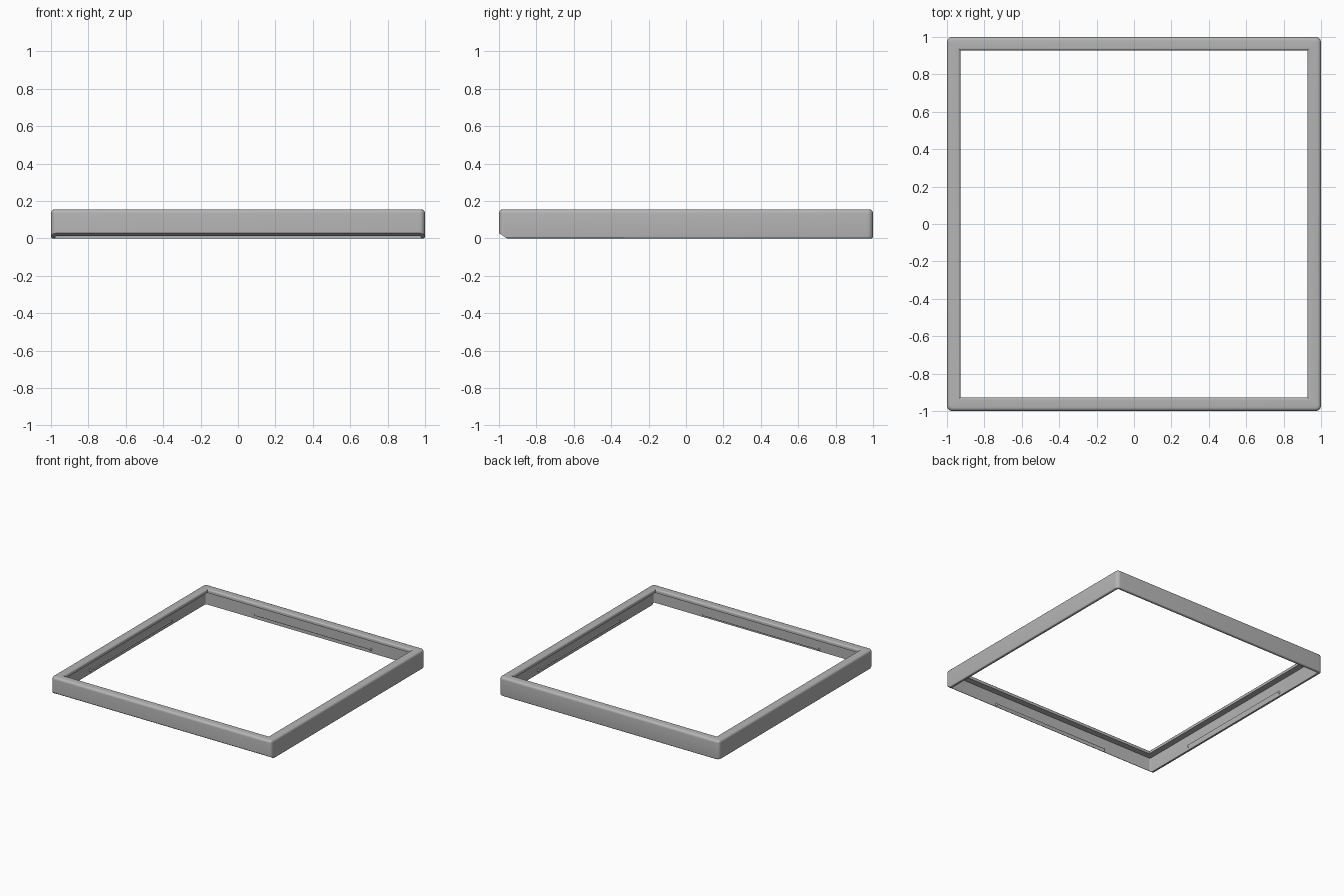
import bpy, bmesh, math
from mathutils import Vector, Matrix

if "Cube" in bpy.data.objects:
    bpy.data.objects.remove(bpy.data.objects["Cube"])

HEIGHT, WALL, LIP, LIP_DEPTH = 0.155, 0.022, 0.072, 0.03
CORNER = 0.03

grey = bpy.data.materials.new("plain grey")
grey.use_nodes = True
grey.diffuse_color = (0.46, 0.46, 0.46, 1)
grey.node_tree.nodes["Principled BSDF"].inputs["Base Color"].default_value = grey.diffuse_color


def finish(bm, name):
    bmesh.ops.recalc_face_normals(bm, faces=bm.faces)
    mesh = bpy.data.meshes.new(name)
    bm.to_mesh(mesh)
    bm.free()
    mesh.materials.append(grey)
    obj = bpy.data.objects.new(name, mesh)
    bpy.context.collection.objects.link(obj)
    bpy.ops.object.select_all(action="DESELECT")
    obj.select_set(True)
    bpy.context.view_layer.objects.active = obj
    bpy.ops.object.shade_smooth_by_angle(angle=math.radians(35))
    return obj


def fillet(cx, cz, radius, start, steps=5):
    """Quarter arc of the wall section, turning clockwise from start."""
    angles = [math.radians(start - 90 * i / steps) for i in range(steps + 1)]
    return [(cx + radius * math.cos(a), cz + radius * math.sin(a)) for a in angles]


def rounded_square(bm, inset, z, steps=6):
    """Ring of vertices around the frame at one point of the section."""
    radius = max(CORNER - inset, 0)
    centre = 1 - inset - radius
    ring = []
    for quarter in range(4):
        base = quarter * math.pi / 2
        sx, sy = ((1, 1), (-1, 1), (-1, -1), (1, -1))[quarter]
        for i in range(steps + 1):
            a = base + math.pi / 2 * i / steps
            ring.append(bm.verts.new((sx * centre + radius * math.cos(a),
                                      sy * centre + radius * math.sin(a), z)))
    return ring


# Frame: L-shaped section (inset from outside, height) carried round a square
section = fillet(0.01, 0.01, 0.01, 270)
section += fillet(0.02, HEIGHT - 0.02, 0.02, 180)
section += fillet(LIP - 0.014, HEIGHT - 0.014, 0.014, 90)
section += [(LIP, HEIGHT - LIP_DEPTH), (WALL, HEIGHT - LIP_DEPTH), (WALL, 0)]

bm = bmesh.new()
rings = [rounded_square(bm, *point) for point in section]
for k, ring in enumerate(rings):
    after = rings[(k + 1) % len(rings)]
    for i in range(len(ring)):
        j = (i + 1) % len(ring)
        bm.faces.new((ring[i], ring[j], after[j], after[i]))
bmesh.ops.remove_doubles(bm, verts=bm.verts, dist=0.00001)

# Chamfer along the bottom front edge
cut = bmesh.ops.bisect_plane(bm, geom=bm.verts[:] + bm.edges[:] + bm.faces[:],
                             plane_co=Vector((0, -1, 0.028)),
                             plane_no=Vector((0, -0.028, -0.043)), clear_outer=True)
rim = [e for e in cut["geom_cut"] if isinstance(e, bmesh.types.BMEdge) and e.is_boundary]
bmesh.ops.edgenet_fill(bm, edges=rim)
finish(bm, "frame")

# Snap ridges: long half-sunk rounded bars on the four inner wall faces
for side, name in enumerate(("front", "left", "back", "right")):
    bm = bmesh.new()
    bmesh.ops.create_uvsphere(bm, u_segments=16, v_segments=8, radius=0.014,
                              matrix=Matrix.Rotation(math.pi / 2, 4, "Y"))
    for v in bm.verts:
        if abs(v.co.x) < 0.0001:
            continue
        v.co.x += math.copysign(0.52, v.co.x)
    turn = Matrix.Rotation(side * math.pi / 2, 4, "Z")
    place = Matrix.Translation((0, WALL - 1, 0.031))
    # the middle ring is dropped so the bar runs straight between its round ends
    middle = [v for v in bm.verts if abs(v.co.x) < 0.0001]
    bmesh.ops.dissolve_verts(bm, verts=middle)
    bmesh.ops.transform(bm, matrix=turn @ place, verts=bm.verts)
    finish(bm, name + "_snap_ridge")
